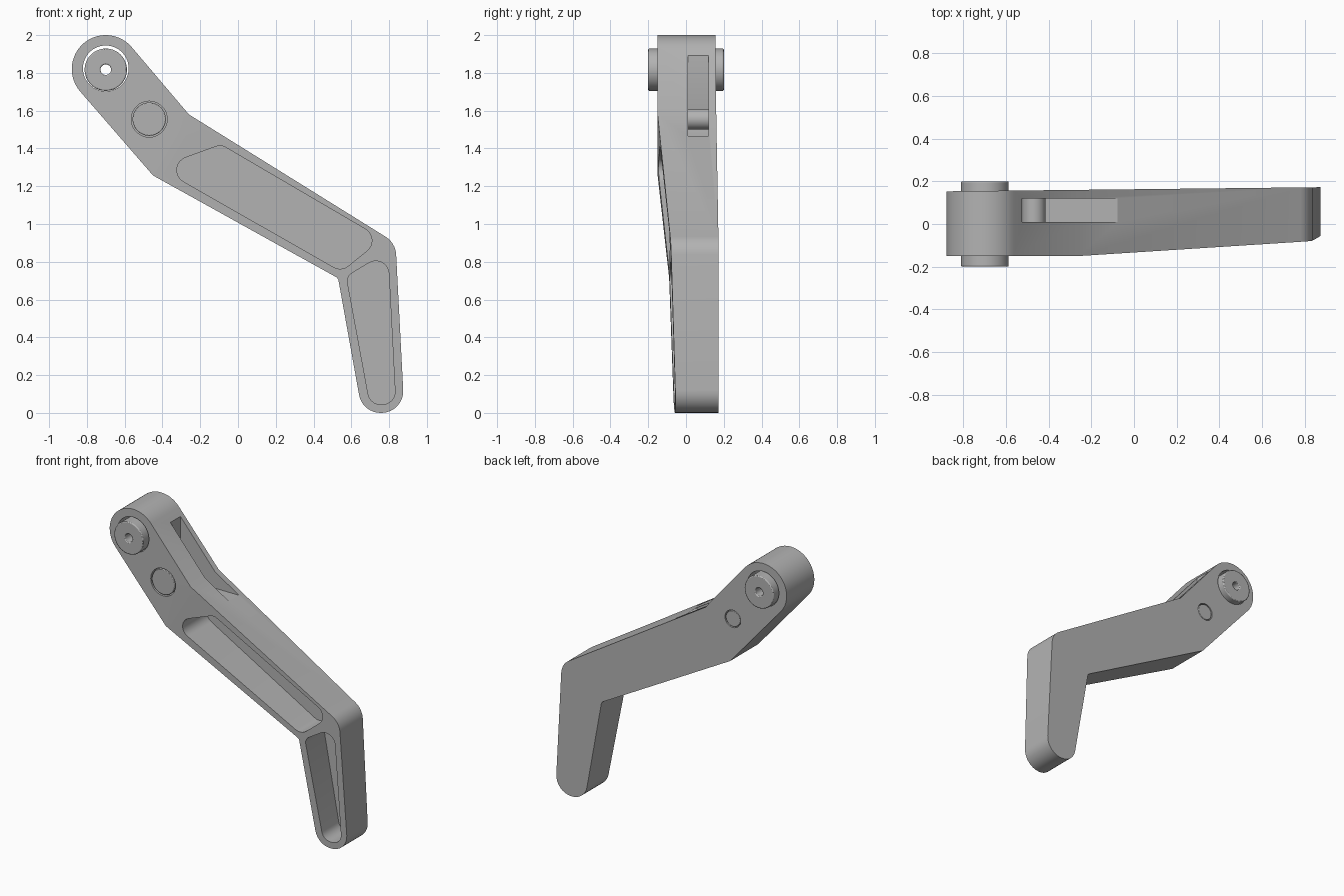
import bpy, bmesh, math
from mathutils import Vector

if "Cube" in bpy.data.objects:
    bpy.data.objects.remove(bpy.data.objects["Cube"], do_unlink=True)

# Single satin grey finish
grey = bpy.data.materials.new("satin_grey")
grey.use_nodes = True
grey.diffuse_color = (0.45, 0.45, 0.45, 1)
grey.node_tree.nodes["Principled BSDF"].inputs["Base Color"].default_value = grey.diffuse_color


def rounded(corners, steps=8):
    """Round each (x, z, radius) corner of a polygon in the XZ plane."""
    out = []
    for i, (x, z, r) in enumerate(corners):
        p = Vector((x, z))
        if r == 0:
            out.append(p)
            continue
        a = (Vector(corners[i - 1][:2]) - p).normalized()
        b = (Vector(corners[(i + 1) % len(corners)][:2]) - p).normalized()
        half = a.angle(b) / 2
        centre = p + (a + b).normalized() * r / math.sin(half)
        start = p + a * r / math.tan(half) - centre
        end = p + b * r / math.tan(half) - centre
        sweep = start.angle_signed(end)
        for k in range(steps + 1):
            t = -sweep * k / steps
            c, s = math.cos(t), math.sin(t)
            out.append(centre + Vector((c * start.x - s * start.y, s * start.x + c * start.y)))
    return out


def arc(x, z, r, a0, a1, n):
    angles = [math.radians(a0 + (a1 - a0) * k / n) for k in range(n + 1)]
    return [Vector((x + r * math.cos(a), z + r * math.sin(a))) for a in angles]


def circle(x, z, r, n=64):
    return arc(x, z, r, 0, 360, n)[:-1]


def prism(name, outline, y0, y1):
    """Extrude an XZ outline from y0 to y1."""
    bm = bmesh.new()
    face = bm.faces.new([bm.verts.new((p.x, y0, p.y)) for p in outline])
    grown = bmesh.ops.extrude_face_region(bm, geom=[face])["geom"]
    bmesh.ops.translate(bm, vec=(0, y1 - y0, 0),
                        verts=[v for v in grown if isinstance(v, bmesh.types.BMVert)])
    bmesh.ops.recalc_face_normals(bm, faces=bm.faces)
    mesh = bpy.data.meshes.new(name)
    bm.to_mesh(mesh)
    bm.free()
    mesh.materials.append(grey)
    obj = bpy.data.objects.new(name, mesh)
    bpy.context.collection.objects.link(obj)
    return obj


def trim(obj, point, normal):
    """Slice away everything on the normal side of a plane and cap it."""
    bm = bmesh.new()
    bm.from_mesh(obj.data)
    bmesh.ops.bisect_plane(bm, geom=bm.verts[:] + bm.edges[:] + bm.faces[:], dist=1e-5,
                           plane_co=point, plane_no=normal, clear_outer=True)
    bmesh.ops.holes_fill(bm, edges=[e for e in bm.edges if e.is_boundary], sides=0)
    bmesh.ops.recalc_face_normals(bm, faces=bm.faces)
    bm.to_mesh(obj.data)
    bm.free()


def activate(obj):
    bpy.ops.object.select_all(action="DESELECT")
    obj.select_set(True)
    bpy.context.view_layer.objects.active = obj


def cut(obj, name, outline, y0, y1):
    cutter = prism(name, outline, y0, y1)
    cutter.hide_render = True
    activate(obj)
    mod = obj.modifiers.new(name, "BOOLEAN")
    mod.operation, mod.solver, mod.object = "DIFFERENCE", "EXACT", cutter
    bpy.ops.object.modifier_apply(modifier=mod.name)
    bpy.data.objects.remove(cutter, do_unlink=True)


def finish(obj, bevel=0):
    activate(obj)
    if bevel:
        mod = obj.modifiers.new("edge_bevel", "BEVEL")
        mod.width, mod.segments, mod.angle_limit = bevel, 2, math.radians(50)
    bpy.ops.object.shade_smooth_by_angle(angle=math.radians(25))


HUB = (-0.70, 1.82)
PIN = (-0.47, 1.555)

# Cranked arm: round hub, long beam, short downward foot
arm_outline = arc(*HUB, 0.18, 221, 40.3, 32) + rounded([
    (-0.26, 1.58, 0), (0.834, 0.90, 0.12), (0.881, 0, 0.115),
    (0.658, 0, 0.115), (0.53, 0.713, 0.03), (-0.45, 1.257, 0)])
arm = prism("arm", arm_outline, -0.15, 0.2)

# Front tapers past the crank, back leans slightly outward
trim(arm, (-0.255, -0.15, 1.578), (0.0545 * 0.86, -1, -0.0545 * 0.51))
trim(arm, (0, 0.163, 0), (-0.011, 1, 0))

# Lightening pockets in the front
cut(arm, "beam_pocket", rounded([(-0.42, 1.30, 0.07), (-0.09, 1.42, 0.06),
                                 (0.7615, 0.922, 0.07), (0.547, 0.748, 0.07)]), -0.4, 0.12)
cut(arm, "foot_pocket", rounded([(0.574, 0.722, 0.05), (0.793, 0.855, 0.07),
                                 (0.835, 0.045, 0.066), (0.699, 0.045, 0.066)]), -0.4, 0.12)

# Slot opening through the top of the arm
cut(arm, "top_slot", rounded([(-0.526, 1.466, 0), (-0.526, 2.1, 0),
                              (0, 2.1, 0), (0, 1.466, 0)]), 0.01, 0.12)

# Bores for the bushing and the stepped pin
cut(arm, "hub_bore", circle(HUB[0], HUB[1] + 0.004, 0.121), -0.4, 0.4)
cut(arm, "pin_bore", circle(*PIN, 0.060), -0.4, 0.4)
cut(arm, "pin_counterbore", circle(*PIN, 0.095), -0.4, -0.045)
finish(arm)

# Hub bushing with a small through hole
bushing = prism("hub_bushing", circle(HUB[0], HUB[1] - 0.003, 0.112), -0.2, 0.2)
cut(bushing, "bushing_hole", circle(HUB[0], HUB[1] - 0.003, 0.028, 32), -0.4, 0.4)
finish(bushing, 0.006)

# Stepped pin: wide head in front, thin shank across the slot
finish(prism("pin_head", circle(*PIN, 0.088), -0.148, -0.047), 0.004)
finish(prism("pin_shank", circle(*PIN, 0.055), -0.06, 0.156), 0.003)
